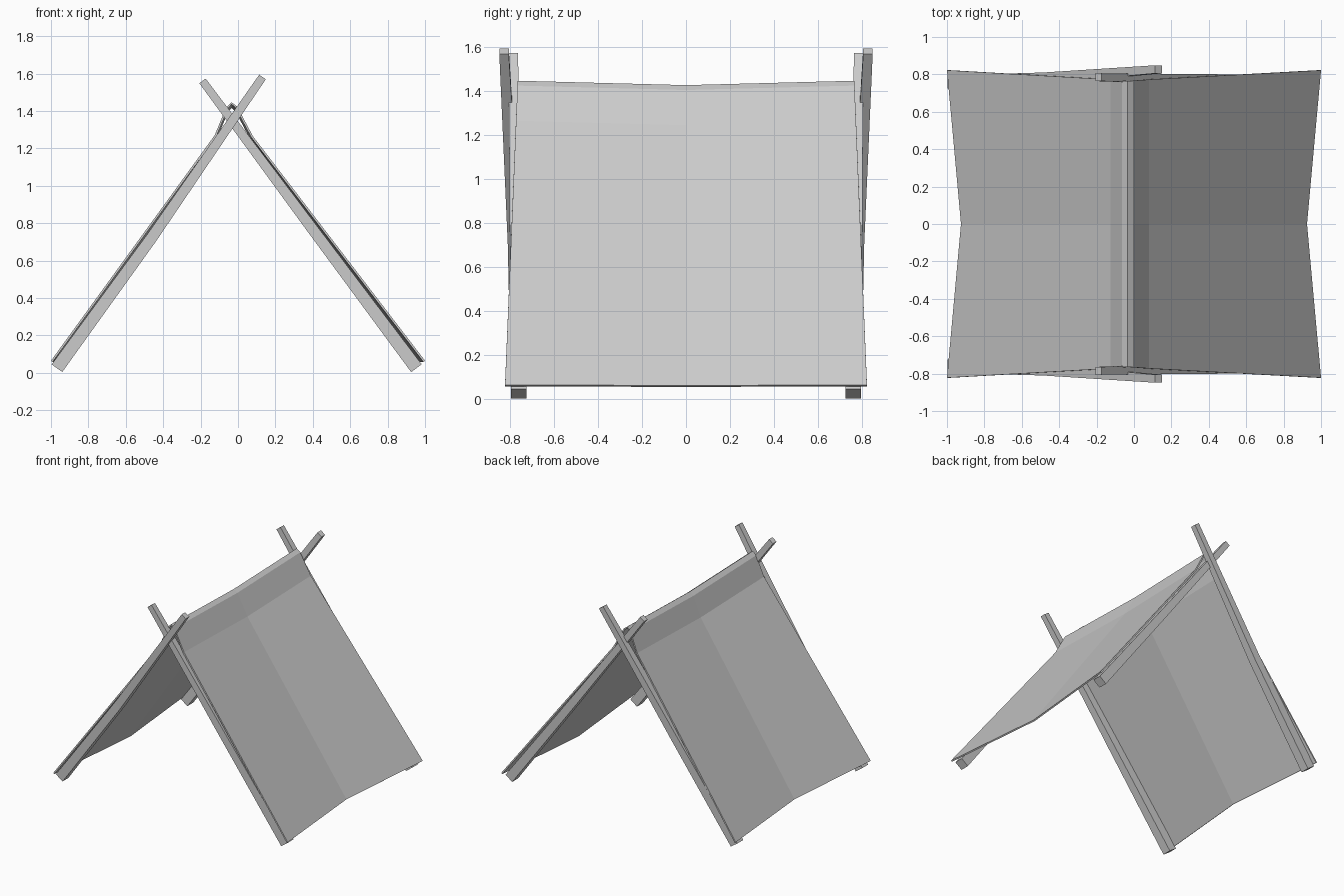
import bpy
import bmesh
from mathutils import Vector

cube = bpy.data.objects.get("Cube")
if cube:
    bpy.data.objects.remove(cube)

grey = bpy.data.materials.new("plain grey")
grey.use_nodes = True
grey.diffuse_color = (0.6, 0.6, 0.6, 1)
grey.node_tree.nodes["Principled BSDF"].inputs["Base Color"].default_value = (0.6, 0.6, 0.6, 1)


def finish(name, bm):
    bmesh.ops.recalc_face_normals(bm, faces=bm.faces)
    mesh = bpy.data.meshes.new(name)
    bm.to_mesh(mesh)
    bm.free()
    mesh.materials.append(grey)
    obj = bpy.data.objects.new(name, mesh)
    bpy.context.collection.objects.link(obj)
    return obj


def pole(name, stations, side):
    """Tapered square pole lofted through (centre, width) stations."""
    bm = bmesh.new()
    axis = (Vector(stations[-1][0]) - Vector(stations[0][0])).normalized()
    across = Vector((axis.z, 0, -axis.x)).normalized()
    depth = Vector((0, 1, 0))
    rings = []
    for centre, width in stations:
        ring = []
        for a, d in ((-1, -1), (1, -1), (1, 1), (-1, 1)):
            p = Vector(centre) + (across * a + depth * d) * width / 2
            p.y *= side
            ring.append(bm.verts.new(p))
        rings.append(ring)
    for low, high in zip(rings, rings[1:]):
        for i in range(4):
            j = (i + 1) % 4
            bm.faces.new((low[i], low[j], high[j], high[i]))
    bm.faces.new(rings[0])
    bm.faces.new(rings[-1])
    return finish(name, bm)


# Crossed poles at both ends
outer = [((-0.968, -0.76, 0.025), 0.07), ((-0.462, -0.78, 0.722), 0.06),
         ((0.131, -0.827, 1.582), 0.043)]
inner = [((0.954, -0.76, 0.025), 0.07), ((0.39, -0.772, 0.78), 0.058),
         ((-0.19, -0.785, 1.561), 0.042)]
for end, side in (("front", 1), ("back", -1)):
    pole(end + "_right_pole", outer, side)
    pole(end + "_left_pole", inner, side)

# Cloth: ridge-crossing profile, sagging towards the middle
profile = [(-1, 0.065), (-0.125, 1.27), (-0.063, 1.42), (-0.035, 1.447),
           (-0.005, 1.425), (0.08, 1.265), (1, 0.065)]
bm = bmesh.new()
rows = []
for x, z in profile:
    hem = abs(x) == 1
    half = 0.825 - 0.06 * z / 1.447
    middle = (x * 0.925, 0, 0.062) if hem else (x, 0, z - 0.02)
    rows.append([bm.verts.new(p) for p in ((x, -half, z), middle, (x, half, z))])
for a, b in zip(rows, rows[1:]):
    for i in range(2):
        bm.faces.new((a[i], b[i], b[i + 1], a[i + 1]))
bmesh.ops.recalc_face_normals(bm, faces=bm.faces)
if sum(f.normal.z for f in bm.faces) < 0:
    bmesh.ops.reverse_faces(bm, faces=bm.faces)
mesh = bpy.data.meshes.new("cloth")
bm.to_mesh(mesh)
bm.free()
mesh.materials.append(grey)
cloth = bpy.data.objects.new("cloth", mesh)
bpy.context.collection.objects.link(cloth)
solid = cloth.modifiers.new("thickness", 'SOLIDIFY')
solid.thickness = 0.011
solid.offset = -1
